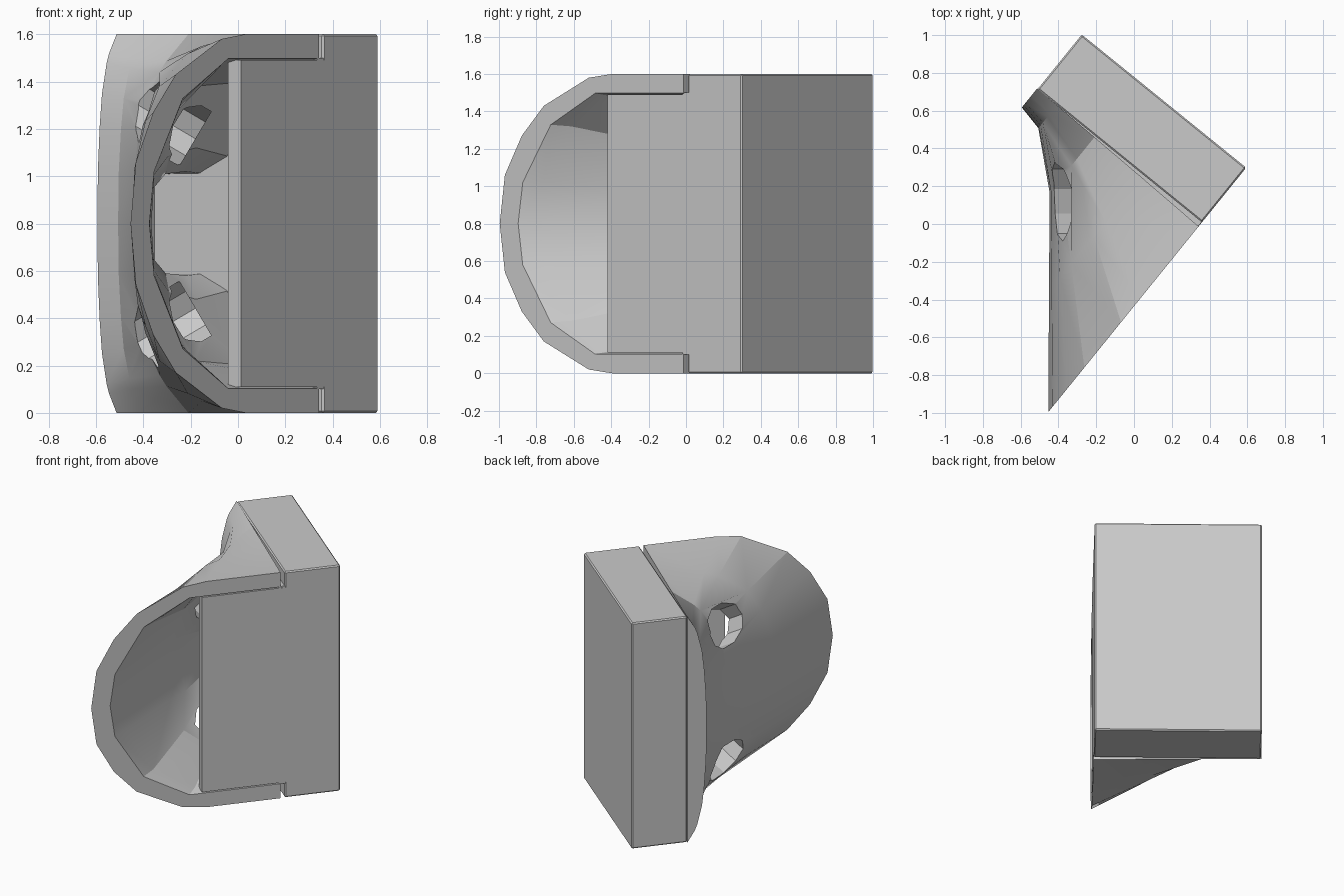
import bpy, bmesh, math
from mathutils import Vector, Matrix

if "Cube" in bpy.data.objects:
    bpy.data.objects.remove(bpy.data.objects["Cube"])

grey = bpy.data.materials.new("plain_grey")
grey.use_nodes = True
GREY = (0.59, 0.59, 0.59, 1)
grey.diffuse_color = GREY
grey.node_tree.nodes["Principled BSDF"].inputs["Base Color"].default_value = GREY

# Local frame: x along the slab, y away from the slab, z up
FRAME = Matrix.Translation((0.594, 0.298, 0)) @ Matrix.Rotation(math.radians(141), 4, "Z")
MID = 0.8


def finish(name, bm, matrix=FRAME):
    bmesh.ops.recalc_face_normals(bm, faces=bm.faces)
    mesh = bpy.data.meshes.new(name)
    bm.to_mesh(mesh)
    bm.free()
    mesh.materials.append(grey)
    obj = bpy.data.objects.new(name, mesh)
    obj.matrix_world = matrix
    bpy.context.collection.objects.link(obj)
    return obj


def box(name, lo, hi, bevel=0):
    bm = bmesh.new()
    bmesh.ops.create_cube(bm, size=1)
    for v in bm.verts:
        v.co = [l + (c + 0.5) * (h - l) for c, l, h in zip(v.co, lo, hi)]
    if bevel:
        bmesh.ops.bevel(bm, geom=bm.edges[:], offset=bevel, segments=1, affect="EDGES")
    return finish(name, bm)


def loft(name, sections):
    """Skin half profiles (depth, half height), mirrored about mid height."""
    bm = bmesh.new()
    rings = []
    for x, half in sections:
        full = half + [(d, -h) for d, h in reversed(half) if h > 0]
        rings.append([bm.verts.new((x, d, MID + h)) for d, h in full])
    n = len(rings[0])
    for a, b in zip(rings, rings[1:]):
        for i in range(n):
            j = (i + 1) % n
            bm.faces.new((a[i], a[j], b[j], b[i]))
    bm.faces.new(rings[0])
    bm.faces.new(rings[-1])
    return finish(name, bm)


def cut(target, cutter):
    mod = target.modifiers.new("cut", "BOOLEAN")
    mod.operation = "DIFFERENCE"
    mod.solver = "EXACT"
    mod.object = cutter
    cutter.hide_render = True
    bpy.context.view_layer.update()
    bpy.context.view_layer.objects.active = target
    bpy.ops.object.modifier_apply(modifier=mod.name)
    bpy.data.objects.remove(cutter)


# Base slab and the recessed neck behind the groove
box("base_slab", (0, 0, 0), (1.12, 0.372, 1.6), 0.008)
box("neck", (0.002, 0.36, 0.1), (1.1, 0.41, 1.5))

# Curved shroud, tapering along the slab
ARC = [(0, 0.8), (0.39, 0.8), (0.516, 0.78), (0.76, 0.63),
       (0.88, 0.47), (0.972, 0.26), (1, 0)]


def outer(x, start, reach, squeeze):
    return x, [(start + (reach - start) * f, h * (1 - squeeze * min(1, f * 2)))
               for f, h in ARC]


shroud = loft("shroud", [outer(0, 0.4, 1.665, 0), outer(0.4, 0.388, 1.165, 0.08),
                         outer(0.726, 0.38, 0.757, 0.18), outer(0.987, 0.373, 0.53, 0.16),
                         outer(1.124, 0.371, 0.5, 0.13)])

# Hollow, stepping in to a narrow channel towards the far end
cavity = loft("cavity_cutter", [
    (-0.01, [(0.38, 0.7), (1.017, 0.7), (1.326, 0.53), (1.519, 0.22), (1.551, 0)]),
    (0.07, [(0.38, 0.68), (0.95, 0.68), (1.23, 0.52), (1.42, 0.22), (1.45, 0)]),
    (0.4, [(0.38, 0.6), (0.74, 0.58), (0.93, 0.43), (1.02, 0.2), (1.04, 0)]),
    (0.49, [(0.38, 0.28), (0.62, 0.32), (0.8, 0.29), (0.9, 0.2), (0.92, 0)]),
    (0.64, [(0.38, 0.21), (0.5, 0.22), (0.64, 0.21), (0.72, 0.15), (0.74, 0)]),
    (0.885, [(0.38, 0.21), (0.42, 0.21), (0.45, 0.2), (0.48, 0.15), (0.5, 0)])])
cut(shroud, cavity)

# Access holes, upper and lower
for side in (1, -1):
    bm = bmesh.new()
    bmesh.ops.create_cone(bm, cap_ends=True, segments=10, radius1=1, radius2=1, depth=1,
                          matrix=Matrix.Diagonal((0.14, 0.21, 0.44, 1)))
    aim = Vector((-0.85, 0, 0.5 * side)).normalized()
    across = Vector((0, 1, 0))
    turn = Matrix((across.cross(aim), across, aim)).transposed().to_4x4()
    spot = Matrix.Translation((-0.37, 0.12, MID + 0.47 * side))
    cut(shroud, finish("hole_cutter", bm, spot @ turn))

# Thin panel closing part of the open side
box("side_panel", (0, 0.36, 0.11), (0.07, 0.925, 1.49))

# Smooth the shroud, keeping its rims sharp
bpy.ops.object.select_all(action="DESELECT")
shroud.select_set(True)
bpy.context.view_layer.objects.active = shroud
bpy.ops.object.shade_smooth_by_angle(angle=math.radians(20))
